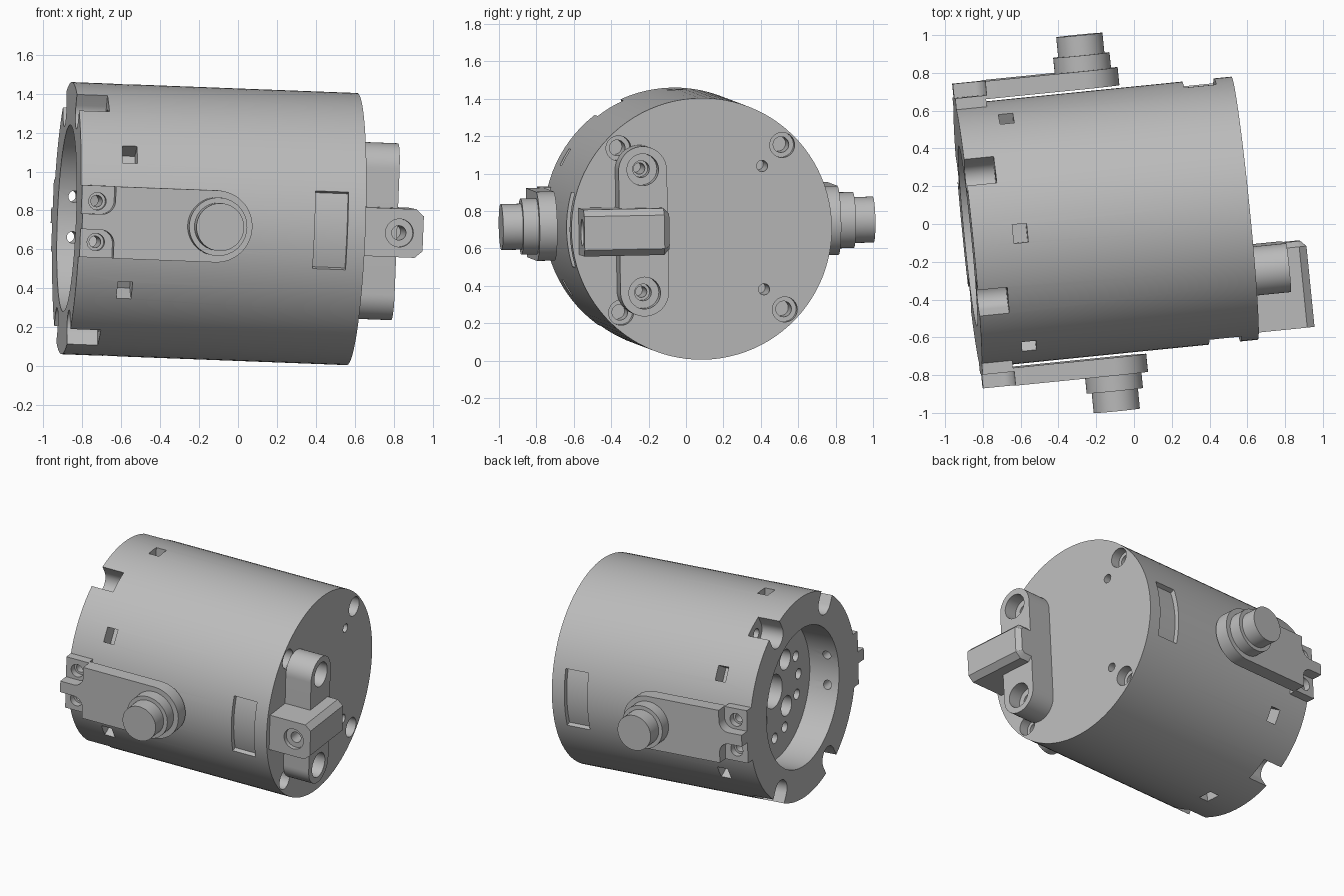
import bpy, bmesh
from math import sin, cos, radians
from mathutils import Matrix, Vector

if "Cube" in bpy.data.objects:
    bpy.data.objects.remove(bpy.data.objects["Cube"])

grey = bpy.data.materials.new("plain_grey")
grey.use_nodes = True
grey.diffuse_color = (0.5, 0.5, 0.5, 1)
grey.node_tree.nodes["Principled BSDF"].inputs["Base Color"].default_value = (0.5, 0.5, 0.5, 1)

# Tilted frame of the whole device: X along the drum, Y through the pivots
X = Vector((0.994, 0.1, -0.038)).normalized()
Z = X.cross(Vector((-0.1, 0.995, 0.02))).normalized()
Y = Z.cross(X)
FRAME = Matrix.Translation((-0.1475, 0.01, 0.7325)) @ Matrix((X, Y, Z)).transposed().to_4x4()

R = 0.70       # drum radius
END = 0.7375   # half the drum length


def arc(cx, cy, r, a0, a1, n=16):
    return [(cx + r * cos(radians(a0 + (a1 - a0) * i / n)),
             cy + r * sin(radians(a0 + (a1 - a0) * i / n))) for i in range(n + 1)]


def prism(name, outline, axis, lo, hi, roll=0):
    """Extrude an outline along X (outline in y, z) or Y (outline in x, z)."""
    place = (lambda u, v, w: (w, u, v)) if axis == "X" else (lambda u, v, w: (u, w, v))
    bm = bmesh.new()
    rings = [[bm.verts.new(place(u, v, w)) for u, v in outline] for w in (lo, hi)]
    n = len(outline)
    for ring in rings:
        bm.faces.new(ring)
    for i in range(n):
        j = (i + 1) % n
        bm.faces.new((rings[0][i], rings[0][j], rings[1][j], rings[1][i]))
    bm.transform(Matrix.Rotation(radians(roll), 4, "X"))
    bmesh.ops.recalc_face_normals(bm, faces=bm.faces)
    mesh = bpy.data.meshes.new(name)
    bm.to_mesh(mesh)
    bm.free()
    obj = bpy.data.objects.new(name, mesh)
    bpy.context.scene.collection.objects.link(obj)
    return obj


def rod(name, axis, u, v, r, lo, hi, n=32):
    return prism(name, arc(u, v, r, 0, 360 - 360 / n, n - 1), axis, lo, hi)


def rect(u0, v0, u1, v1):
    return [(u0, v0), (u1, v0), (u1, v1), (u0, v1)]


def cut(target, cutters):
    for c in cutters:
        mod = target.modifiers.new("cut", "BOOLEAN")
        mod.operation, mod.solver, mod.object = "DIFFERENCE", "EXACT", c
    bpy.context.view_layer.update()
    graph = bpy.context.evaluated_depsgraph_get()
    mesh = bpy.data.meshes.new_from_object(target.evaluated_get(graph))
    target.modifiers.clear()
    target.data = mesh


parts, helpers = [], []

# Drum with open left end
drum = rod("drum", "X", 0, 0, R, -END, END, 96)
parts.append(drum)
holes = [rod("bore", "X", 0, 0, 0.48, -0.85, -0.52, 64),
         rod("shaft_hole", "X", 0, 0, 0.115, -0.6, -0.3)]

# Holes in the floor of the bore
for quarter in range(4):
    for da in (-24, 0, 24):
        a = radians(90 * quarter + da)
        holes.append(rod("floor_hole", "X", 0.33 * cos(a), 0.33 * sin(a), 0.036, -0.6, -0.4, 16))
    a = radians(90 * quarter + 45)
    holes.append(rod("floor_opening", "X", 0.23 * cos(a), 0.23 * sin(a), 0.07, -0.6, -0.38, 20))

# Rounded notches in the rim, each with a screw hole
notch = arc(0, 0.63, 0.08, 180, 360) + [(0.08, 0.85), (-0.08, 0.85)]
for roll in (30, 150, 210, 330):
    holes.append(prism("notch", notch, "X", -0.85, -0.58, roll))
    holes.append(prism("notch_hole", arc(0, 0.62, 0.035, 0, 345, 15), "X", -0.7, -0.53, roll))

# Small square windows around the drum
for k in range(6):
    holes.append(prism("window", rect(-0.05, 0.59, 0.05, 0.85), "X", -0.523, -0.447, 60 * k))

# Shallow curved recess on the front and back
sector = arc(0, 0, 0.85, -16.6, 16.6) + arc(0, 0, 0.667, 16.6, -16.6)
for roll in (0, 180):
    holes.append(prism("recess", sector, "X", 0.475, 0.645, roll))

# Screw holes in the closed right end
for sy in (-1, 1):
    for sz in (-1, 1):
        holes.append(rod("counterbore", "X", 0.44 * sy, 0.44 * sz, 0.067, 0.67, 0.8))
        holes.append(rod("end_screw", "X", 0.44 * sy, 0.44 * sz, 0.042, 0.5, 0.8))
        holes.append(rod("small_screw", "X", 0.33 * sy, 0.33 * sz, 0.03, 0.5, 0.8, 20))

# Pivot arms, mirrored front and back
for side, s in (("front", -1), ("back", 1)):
    def span(a, b):
        return sorted((s * a, s * b))
    outline = [(-END, -0.185)] + arc(-0.043, 0, 0.185, -90, 90, 32) + [(-END, 0.185)]
    arm = prism(side + "_arm", outline, "Y", *span(0.715, 0.81))
    foot = prism(side + "_arm_foot", rect(-END, -0.185, -0.575, 0.185), "Y", *span(0.6, 0.735))
    collar = rod(side + "_pivot_collar", "Y", -0.043, 0, 0.15, *span(0.80, 0.893), 48)
    pin = rod(side + "_pivot_pin", "Y", -0.043, 0, 0.123, *span(0.88, 1.0), 48)
    pockets, screws = [], []
    for t in (-1, 1):
        pocket = [(-0.85, 0.04)] + arc(-0.64, 0.11, 0.07, -90, 0, 10) + [(-0.57, 0.25), (-0.85, 0.25)]
        pockets.append(prism("pocket", [(u, v * t) for u, v in pocket], "Y", *span(0.735, 0.9)))
        screws.append(rod("arm_screw", "Y", -0.656, 0.105 * t, 0.03, *span(0.4, 0.9), 20))
        screws.append(rod("arm_screw_seat", "Y", -0.656, 0.105 * t, 0.045, *span(0.69, 0.9), 24))
    cut(arm, pockets + screws)
    cut(foot, screws)
    holes += screws
    helpers += pockets
    parts += [arm, foot, collar, pin]

cut(drum, holes)
helpers += holes

# Bracket on the closed end
BY = -0.33
outline = arc(BY, 0.325, 0.13, 0, 180, 24) + arc(BY, -0.325, 0.13, 180, 360, 24)
bracket = prism("end_bracket", outline, "X", 0.735, 0.925)
bolts = []
for z in (-0.33, 0.33):
    bolts.append(rod("bolt_hole", "X", BY, z, 0.045, 0.6, 1.1, 24))
    bolts.append(rod("bolt_seat", "X", BY, z, 0.085, 0.83, 1.1))
cut(bracket, bolts)

# Chamfered lug across the bracket, with a cross hole
profile = [(0.735, -0.125), (1.0, -0.125), (1.04, -0.09), (1.04, 0.09), (1.0, 0.125), (0.735, 0.125)]
lug = prism("end_lug", profile, "Y", -0.66, -0.2)
bm = bmesh.new()
bm.from_mesh(lug.data)
edges = [e for e in bm.edges if all(v.co.y > -0.21 for v in e.verts)
         and any(v.co.x > 0.74 for v in e.verts)]
bmesh.ops.bevel(bm, geom=edges, offset=0.03, segments=1, affect="EDGES")
bm.to_mesh(lug.data)
bm.free()
cross = [rod("cross_hole", "Y", 0.917, 0, 0.037, -0.8, -0.35, 24),
         rod("cross_seat", "Y", 0.917, 0, 0.072, -0.8, -0.63)]
cut(lug, cross)
parts += [bracket, lug]
helpers += bolts + cross

for h in helpers:
    bpy.data.objects.remove(h)

# Colour, shading and final placement
bpy.ops.object.select_all(action="DESELECT")
for p in parts:
    p.data.materials.clear()
    p.data.materials.append(grey)
    for f in p.data.polygons:
        f.material_index = 0
    p.matrix_world = FRAME
    p.select_set(True)
bpy.context.view_layer.objects.active = drum
bpy.ops.object.shade_smooth_by_angle(angle=radians(30))
